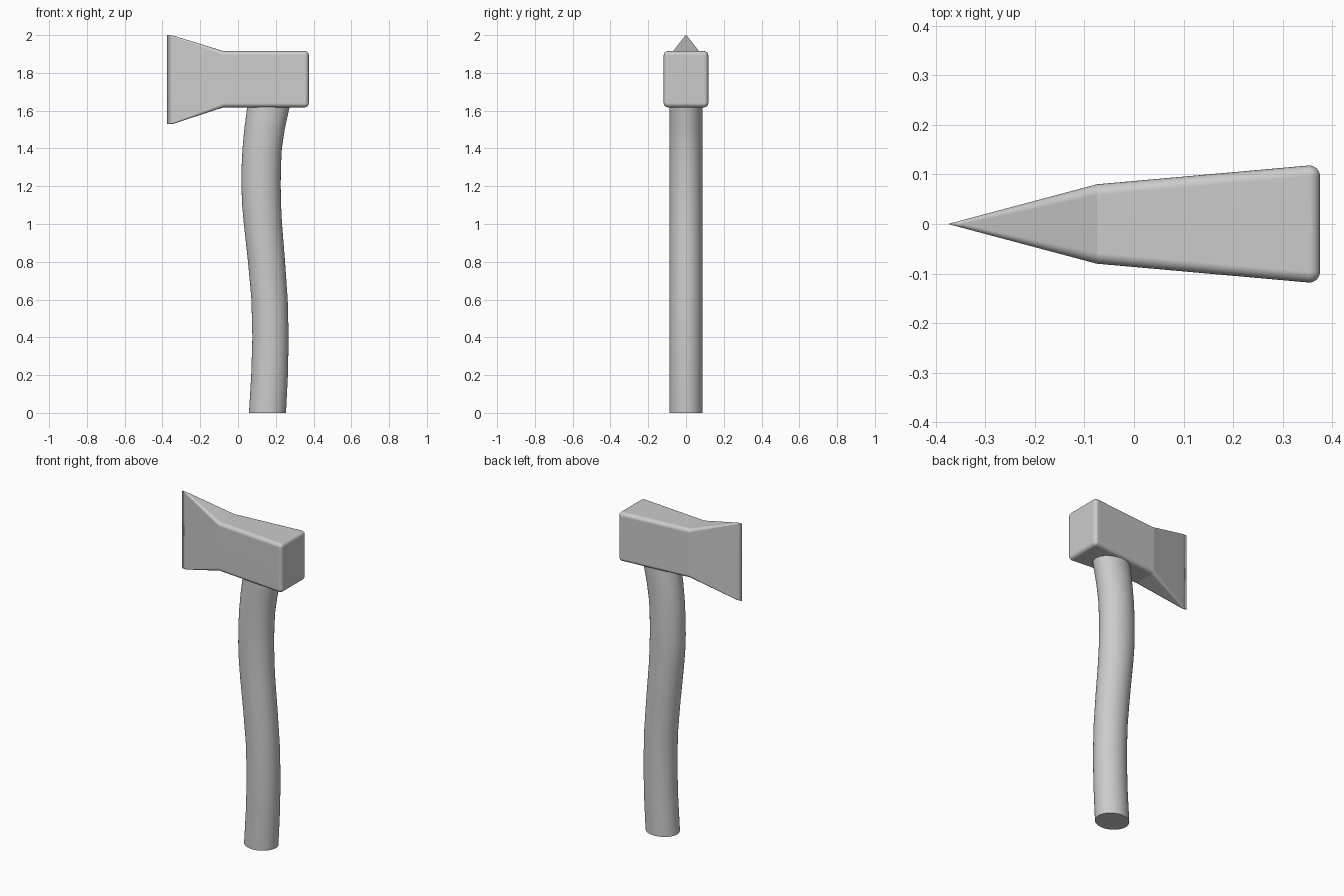
import bpy, bmesh
from math import sin, cos, pi, radians

if "Cube" in bpy.data.objects:
    bpy.data.objects.remove(bpy.data.objects["Cube"])


def loft(name, rings, crease=()):
    """Skin closed rings of points, cap the ends; crease lists rings kept sharp."""
    bm = bmesh.new()
    rows = [[bm.verts.new(p) for p in ring] for ring in rings]
    n = len(rows[0])
    for a, b in zip(rows, rows[1:]):
        for i in range(n):
            j = (i + 1) % n
            bm.faces.new((a[i], a[j], b[j], b[i]))
    bm.faces.new(rows[-1])
    bm.faces.new(rows[0][::-1])
    for f in bm.faces:
        f.smooth = True
    for k in crease:
        for i in range(n):
            bm.edges.get((rows[k][i], rows[k][(i + 1) % n])).smooth = False
    bmesh.ops.remove_doubles(bm, verts=bm.verts, dist=1e-5)
    bmesh.ops.recalc_face_normals(bm, faces=bm.faces)
    me = bpy.data.meshes.new(name)
    bm.to_mesh(me)
    bm.free()
    ob = bpy.data.objects.new(name, me)
    bpy.context.collection.objects.link(ob)
    return ob


def rounded_section(x, hy, lo, hi, r, seg=6):
    """Rounded rectangle in the yz plane at x."""
    r = min(r, hy)
    pts = []
    corners = ((hy - r, hi - r), (r - hy, hi - r), (r - hy, lo + r), (hy - r, lo + r))
    for q, (cy, cz) in enumerate(corners):
        for s in range(seg + 1):
            t = pi / 2 * (q + s / seg)
            pts.append((x, cy + r * cos(t), cz + r * sin(t)))
    return pts


# Axe head: flared wedge blade, tapering block, rounded back
R = 0.022
sections = [(-0.375, 0.0, 1.53, 2.0, R), (-0.345, 0.008, 1.53, 1.998, R),
            (-0.075, 0.08, 1.618, 1.915, R)]
for s in range(7):
    t = pi / 2 * s / 6
    d = R * (1 - cos(t))
    sections.append((0.375 - R + R * sin(t), 0.118 - d, 1.618 + d, 1.915 - d, R - d))
head = loft("axe_head", [rounded_section(*s) for s in sections], crease=(2,))
head.modifiers.new("weighted_normals", 'WEIGHTED_NORMAL').keep_sharp = True

# Handle: oval section following a gentle S curve (z, centre x, half width x)
path = [(0.0, 0.156, 0.098), (0.2, 0.167, 0.097), (0.4, 0.172, 0.096),
        (0.6, 0.167, 0.096), (0.8, 0.151, 0.098), (1.0, 0.132, 0.101),
        (1.1, 0.125, 0.103), (1.2, 0.122, 0.104), (1.3, 0.123, 0.104),
        (1.4, 0.128, 0.104), (1.5, 0.140, 0.107), (1.62, 0.161, 0.112),
        (1.66, 0.168, 0.114)]
N = 40
rings = [[(cx + rx * cos(2 * pi * i / N), 0.0875 * sin(2 * pi * i / N), z)
          for i in range(N)] for z, cx, rx in path]
loft("handle", rings, crease=(0, len(path) - 1))
